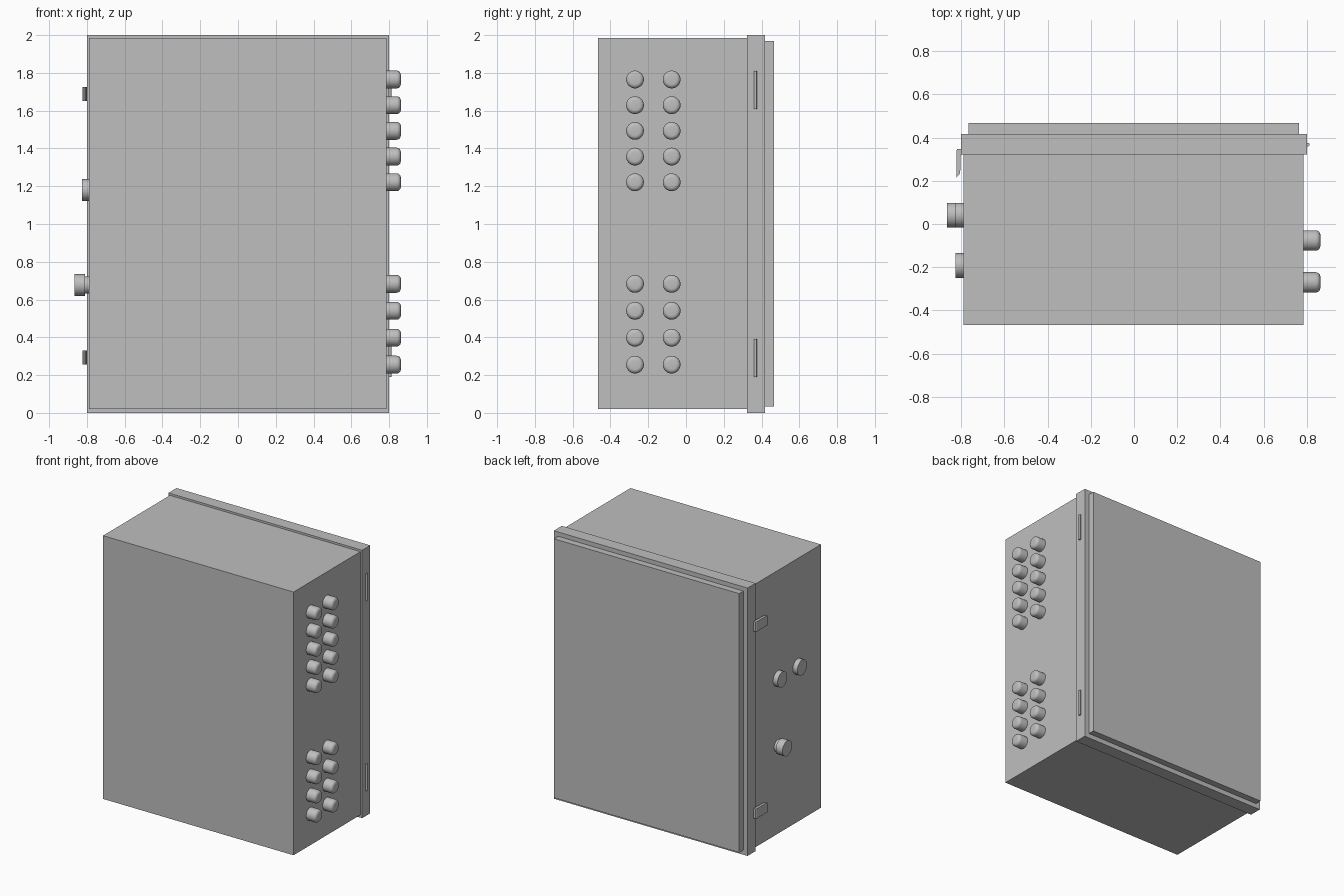
import bpy, bmesh
from math import pi, cos, sin, radians
from mathutils import Matrix, Vector

cube = bpy.data.objects.get("Cube")
if cube:
    bpy.data.objects.remove(cube, do_unlink=True)

# single painted-metal grey
grey = bpy.data.materials.new("cabinet_grey")
grey.use_nodes = True
GREY = (0.52, 0.52, 0.52, 1)
grey.diffuse_color = GREY
bsdf = grey.node_tree.nodes["Principled BSDF"]
bsdf.inputs["Base Color"].default_value = GREY


def finish(bm, name, smooth=False):
    bmesh.ops.recalc_face_normals(bm, faces=bm.faces)
    mesh = bpy.data.meshes.new(name)
    bm.to_mesh(mesh)
    bm.free()
    mesh.materials.append(grey)
    if smooth:
        mesh.polygons.foreach_set("use_smooth", [True] * len(mesh.polygons))
        mesh.set_sharp_from_angle(angle=radians(35))
    return mesh


def place(name, mesh, loc=(0, 0, 0)):
    obj = bpy.data.objects.new(name, mesh)
    obj.location = loc
    bpy.context.collection.objects.link(obj)
    return obj


def box(name, lo, hi):
    lo, hi = Vector(lo), Vector(hi)
    bm = bmesh.new()
    size = Matrix.Diagonal((hi - lo).to_4d())
    size[3][3] = 1
    bmesh.ops.create_cube(bm, size=1, matrix=Matrix.Translation((lo + hi) / 2) @ size)
    return place(name, finish(bm, name))


def turned(name, profile, axis="X", sides=32):
    """Capped solid of revolution from (distance along axis, radius) pairs."""
    bm = bmesh.new()
    rings = []
    for d, r in profile:
        ring = []
        for i in range(sides):
            a = 2 * pi * i / sides
            u, v = r * cos(a), r * sin(a)
            ring.append(bm.verts.new((d, u, v) if axis == "X" else (u, v, d)))
        rings.append(ring)
    for a, b in zip(rings, rings[1:]):
        for i in range(sides):
            j = (i + 1) % sides
            bm.faces.new((a[i], a[j], b[j], b[i]))
    bm.faces.new(rings[0])
    bm.faces.new(rings[-1])
    return finish(bm, name, smooth=True)


# enclosure: deep body, overhanging rim, raised door
box("cabinet_body", (-0.788, -0.466, 0.02), (0.785, 0.33, 1.985))
box("cabinet_rim", (-0.80, 0.322, 0), (0.80, 0.417, 2))
box("door_panel", (-0.766, 0.41, 0.035), (0.763, 0.466, 1.968))

# two columns of rounded cable glands
R, LENGTH, ROUND = 0.047, 0.082, 0.022
profile = [(0, R)]
for k in range(6):
    a = k * pi / 10
    profile.append((LENGTH - ROUND + ROUND * sin(a), R - ROUND + ROUND * cos(a)))
gland = turned("cable_gland", profile)
heights = [1.765 - 0.136 * i for i in range(5)] + [0.683 - 0.1425 * i for i in range(4)]
for y in (-0.27, -0.076):
    for z in heights:
        place("cable_gland", gland, (0.78, y, z))

# hinge pins
pin = turned("hinge_pin", [(-0.1, 0.008), (0.1, 0.008)], axis="Z", sides=16)
for z in (0.29, 1.71):
    place("hinge_pin", pin, (0.804, 0.367, z))

# bent latches reaching over the rim onto the body side
bm = bmesh.new()
outline = [(-0.798, 0.348), (-0.818, 0.346), (-0.822, 0.338),
           (-0.822, 0.213), (-0.804, 0.235), (-0.801, 0.325)]
face = bm.faces.new([bm.verts.new((x, y, -0.037)) for x, y in outline])
top = bmesh.ops.extrude_face_region(bm, geom=[face])["geom"]
bmesh.ops.translate(bm, vec=(0, 0, 0.074),
                    verts=[v for v in top if isinstance(v, bmesh.types.BMVert)])
latch = finish(bm, "door_latch")
for z in (0.292, 1.688):
    place("door_latch", latch, (0, 0, z))

# two flat round plugs and one stepped knob
plug = turned("round_plug", [(0, 0.057), (-0.045, 0.057)])
for y in (-0.192, 0.041):
    place("round_plug", plug, (-0.78, y, 1.18))
knob = turned("stepped_knob", [(0, 0.046), (-0.03, 0.046), (-0.03, 0.057), (-0.085, 0.057)])
place("stepped_knob", knob, (-0.78, 0.041, 0.677))
